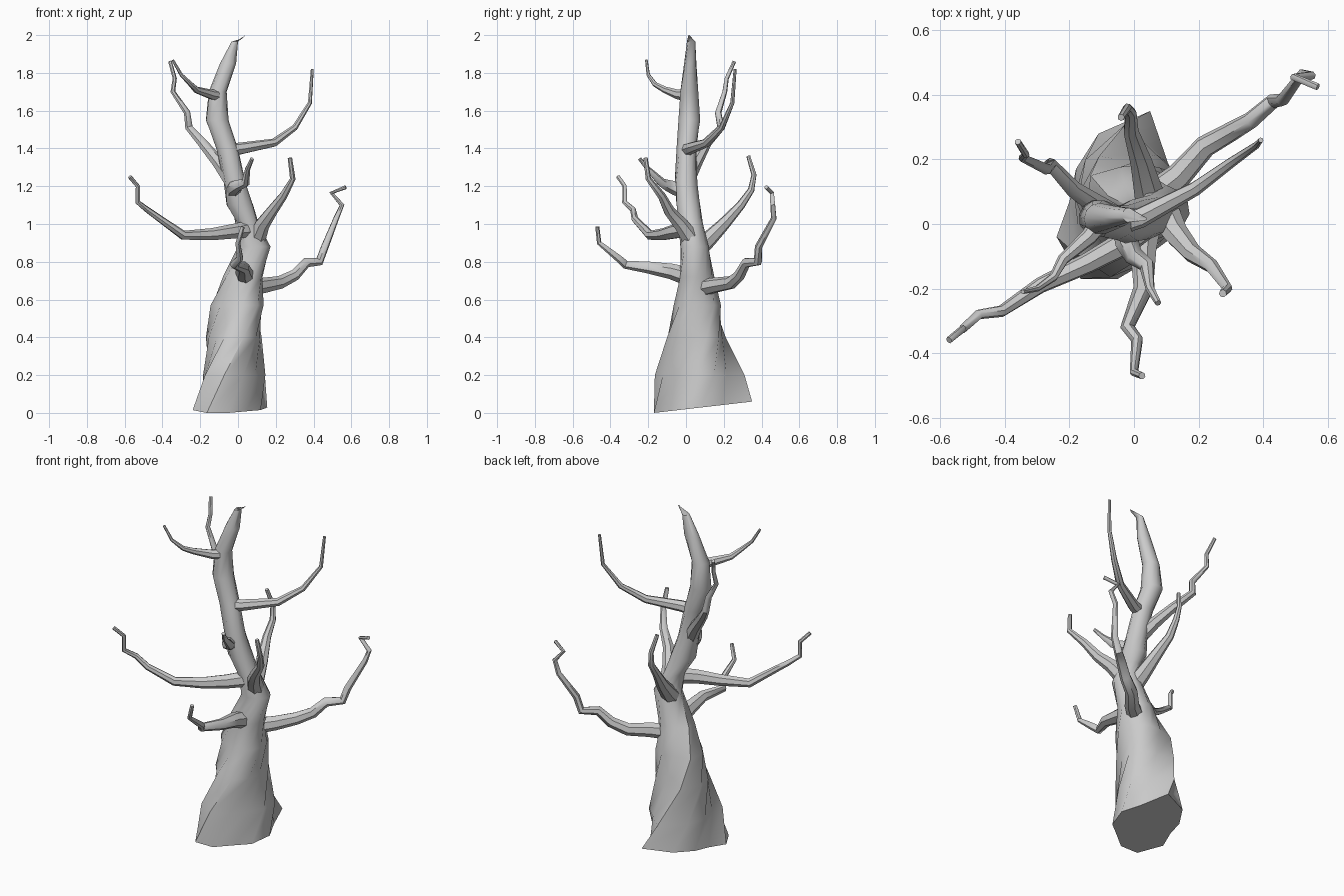
import bpy, bmesh, math
from mathutils import Vector


def finish(name, rings):
    """Skin a list of equal-sized rings, cap both ends, smooth shade."""
    bm = bmesh.new()
    vr = [[bm.verts.new(p) for p in ring] for ring in rings]
    n = len(vr[0])
    for a, b in zip(vr, vr[1:]):
        for i in range(n):
            j = (i + 1) % n
            bm.faces.new((a[i], a[j], b[j], b[i]))
    bm.faces.new(vr[0][::-1])
    bm.faces.new(vr[-1])
    bmesh.ops.recalc_face_normals(bm, faces=bm.faces)
    me = bpy.data.meshes.new(name)
    bm.to_mesh(me)
    bm.free()
    ob = bpy.data.objects.new(name, me)
    bpy.context.collection.objects.link(ob)
    bpy.ops.object.select_all(action='DESELECT')
    ob.select_set(True)
    bpy.context.view_layer.objects.active = ob
    bpy.ops.object.shade_smooth_by_angle(angle=math.radians(50))
    return ob


# Twisted trunk: the lobed root outline turns and rounds off as it rises
base = [(.05, .35), (.105, .19), (.155, .08), (.12, -.04), (.04, -.10), (-.05, -.17),
        (-.165, -.17), (-.24, -.04), (-.20, .07), (-.18, .17), (-.11, .28)]
base = base[::-1]
# z, x min, x max, y min, y max, twist in degrees, roundness
sections = [(0, -.24, .155, -.17, .35, 0, 0),
            (.20, -.185, .145, -.165, .31, 22, .1),
            (.40, -.17, .125, -.10, .21, 50, .25),
            (.57, -.145, .135, -.065, .185, 75, .45),
            (.72, -.08, .13, -.035, .15, 95, .7),
            (.88, .00, .172, -.03, .12, 112, .85),
            (1.00, .00, .11, -.04, .09, 125, 1),
            (1.10, -.06, .08, -.05, .075, 135, 1),
            (1.22, -.075, .04, -.06, .06, 145, 1),
            (1.40, -.115, .00, -.05, .055, 160, 1),
            (1.55, -.17, -.05, -.04, .075, 170, 1),
            (1.70, -.155, -.06, -.03, .065, 180, 1),
            (1.85, -.095, -.01, -.01, .055, 190, 1),
            (1.965, -.035, .00, .005, .05, 200, 1),
            (1.99, .02, .04, .01, .022, 200, 1)]
rings = []
for z, x0, x1, y0, y1, twist, rnd in sections:
    pts = []
    for x, y in base:
        p = Vector(((x + .04) / .2, (y - .09) / .26))
        a = math.atan2(p.y, p.x) + math.radians(twist)
        r = p.length * (1 - rnd) + rnd
        pts.append((r * math.cos(a), r * math.sin(a)))
    ax, bx = min(p[0] for p in pts), max(p[0] for p in pts)
    ay, by = min(p[1] for p in pts), max(p[1] for p in pts)
    ring = []
    for px, py in pts:
        x = x0 + (px - ax) / (bx - ax) * (x1 - x0)
        y = y0 + (py - ay) / (by - ay) * (y1 - y0)
        dz = 0
        if z == 0:                      # sloping foot
            dz = (y + .17) * .115
        elif z > 1.98:                  # slanted broken tip
            dz = (x - .03)
        ring.append((x, y, z + dz))
    rings.append(ring)
finish("trunk", rings)


def branch(name, path, r0, r1, sides=7):
    """Crooked tapering tube along a path."""
    pts = [Vector(p) for p in path]
    lens = [0]
    for a, b in zip(pts, pts[1:]):
        lens.append(lens[-1] + (b - a).length)
    rings, u = [], Vector((.3, .2, 1))
    for i, p in enumerate(pts):
        d = (pts[min(i + 1, len(pts) - 1)] - p).normalized() + (p - pts[max(i - 1, 0)]).normalized()
        d.normalize()
        u = (u - d * u.dot(d)).normalized()
        v = d.cross(u)
        t = lens[i] / lens[-1]
        r = r1 + (r0 - r1) * (1 - t) ** 1.5
        rings.append([p + (u * math.cos(k) + v * math.sin(k)) * r
                      for k in (2 * math.pi * s / sides for s in range(sides))])
    finish(name, rings)


# Branches, lowest to highest
branch("branch_low_right", [(.05, .08, .66), (.14, .15, .675), (.22, .24, .69), (.30, .285, .73),
       (.36, .32, .795), (.43, .38, .80), (.46, .385, .88), (.52, .465, 1.03),
       (.55, .46, 1.10), (.495, .455, 1.165), (.57, .425, 1.195)], .047, .011)
branch("branch_low_front", [(.04, .02, .72), (.03, -.08, .75), (.03, -.20, .77), (-.02, -.32, .785),
       (.01, -.36, .82), (.00, -.46, .90), (.025, -.47, .985)], .052, .011)
branch("branch_left", [(.04, 0, .97), (-.03, -.06, .96), (-.14, -.12, .945), (-.29, -.19, .94),
       (-.41, -.27, 1.025), (-.48, -.28, 1.075), (-.53, -.325, 1.115), (-.53, -.325, 1.20),
       (-.573, -.36, 1.25)], .045, .011)
branch("branch_back", [(.06, .04, .85), (.04, .12, .92), (.02, .20, 1.0), (-.01, .29, 1.10),
       (-.01, .345, 1.18), (-.02, .36, 1.26), (-.04, .33, 1.36)], .055, .011)
branch("branch_front_right", [(.09, .04, .90), (.13, -.03, 1.0), (.18, -.09, 1.07),
       (.24, -.13, 1.15), (.29, -.20, 1.24), (.275, -.215, 1.35)], .052, .012)
branch("branch_front_twig", [(-.02, 0, 1.18), (-.02, -.06, 1.19), (0, -.10, 1.205),
       (.04, -.13, 1.22), (.05, -.20, 1.29), (.075, -.245, 1.345)], .048, .01)
branch("branch_back_left", [(-.03, 0, 1.22), (-.10, .05, 1.32), (-.19, .11, 1.43),
       (-.26, .185, 1.51), (-.27, .17, 1.59), (-.345, .205, 1.70), (-.335, .215, 1.77),
       (-.36, .255, 1.86)], .042, .010)
branch("branch_upper_right", [(-.05, 0, 1.39), (.02, .02, 1.40), (.19, .11, 1.43),
       (.30, .19, 1.51), (.38, .245, 1.64), (.393, .26, 1.82)], .036, .008)
branch("branch_top_left", [(-.10, .01, 1.68), (-.14, -.04, 1.685), (-.22, -.11, 1.71),
       (-.25, -.165, 1.74), (-.30, -.20, 1.79), (-.345, -.21, 1.868)], .032, .007)
